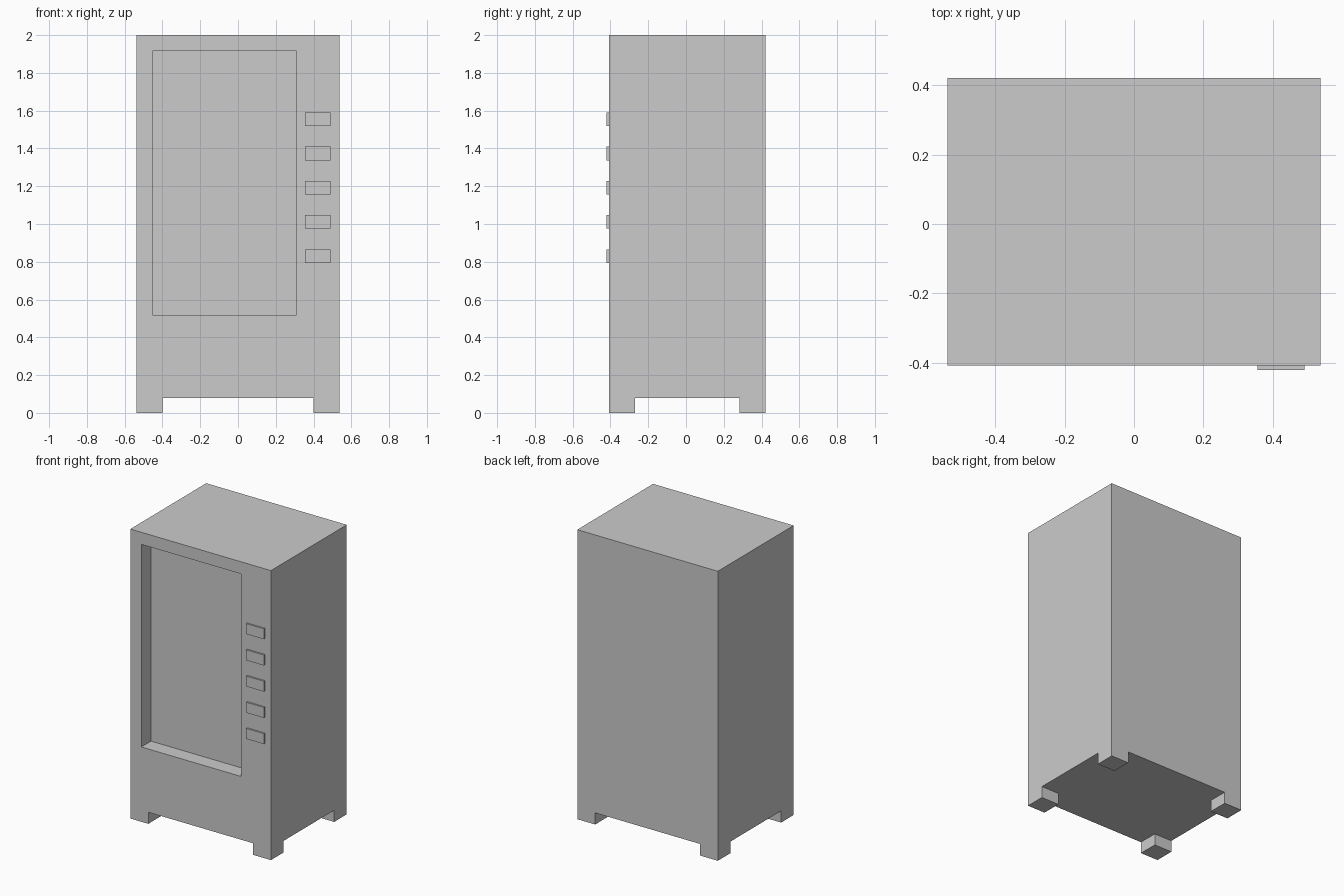
import bpy, bmesh, math
from mathutils import Vector, Matrix

if "Cube" in bpy.data.objects:
    bpy.data.objects.remove(bpy.data.objects["Cube"])

HALF_W, FRONT, BACK, TOP = 0.537, -0.408, 0.42, 2.0
FOOT_H, FOOT_W = 0.08, 0.137


def add_box(bm, lo, hi):
    lo, hi = Vector(lo), Vector(hi)
    size = hi - lo
    mat = Matrix.Translation((lo + hi) / 2) @ Matrix.Diagonal((*size, 1))
    bmesh.ops.create_cube(bm, size=1, matrix=mat)


def slice_and_extrude(bm, cuts, pick, offset):
    """Slice along axis planes, extrude the picked faces, then tidy flat areas."""
    for axis, value in cuts:
        normal = Vector([i == axis for i in range(3)])
        bmesh.ops.bisect_plane(bm, geom=bm.verts[:] + bm.edges[:] + bm.faces[:],
                               plane_co=normal * value, plane_no=normal)
    bm.normal_update()
    faces = [f for f in bm.faces if pick(f.normal, f.calc_center_median())]
    out = bmesh.ops.extrude_discrete_faces(bm, faces=faces)["faces"]
    verts = list({v for f in out for v in f.verts})
    bmesh.ops.translate(bm, verts=verts, vec=offset)
    bmesh.ops.dissolve_limit(bm, angle_limit=math.radians(1),
                             verts=bm.verts[:], edges=bm.edges[:])


def finish(bm, name):
    bmesh.ops.recalc_face_normals(bm, faces=bm.faces[:])
    mesh = bpy.data.meshes.new(name)
    bm.to_mesh(mesh)
    bm.free()
    obj = bpy.data.objects.new(name, mesh)
    bpy.context.collection.objects.link(obj)
    return obj


# Cabinet block
bm = bmesh.new()
add_box(bm, (-HALF_W, FRONT, FOOT_H), (HALF_W, BACK, TOP))

# Four corner feet drawn down from the underside
fx, fy0, fy1 = HALF_W - FOOT_W, FRONT + FOOT_W, BACK - FOOT_W
slice_and_extrude(
    bm, [(0, -fx), (0, fx), (1, fy0), (1, fy1)],
    lambda n, c: n.z < -0.9 and abs(c.x) > fx and not fy0 < c.y < fy1,
    (0, 0, -FOOT_H))

# Recessed display window in the front
wx0, wx1, wz0, wz1 = -0.453, 0.309, 0.517, 1.916
slice_and_extrude(
    bm, [(0, wx0), (0, wx1), (2, wz0), (2, wz1)],
    lambda n, c: n.y < -0.9 and c.y < FRONT + 0.01 and wx0 < c.x < wx1 and wz0 < c.z < wz1,
    (0, 0.105, 0))
finish(bm, "cabinet")

# Column of selection buttons
for i in range(5):
    z = 0.83 + i * 0.181
    bm = bmesh.new()
    add_box(bm, (0.356, -0.42, z - 0.036), (0.491, FRONT, z + 0.036))
    finish(bm, f"button_{i + 1}")
